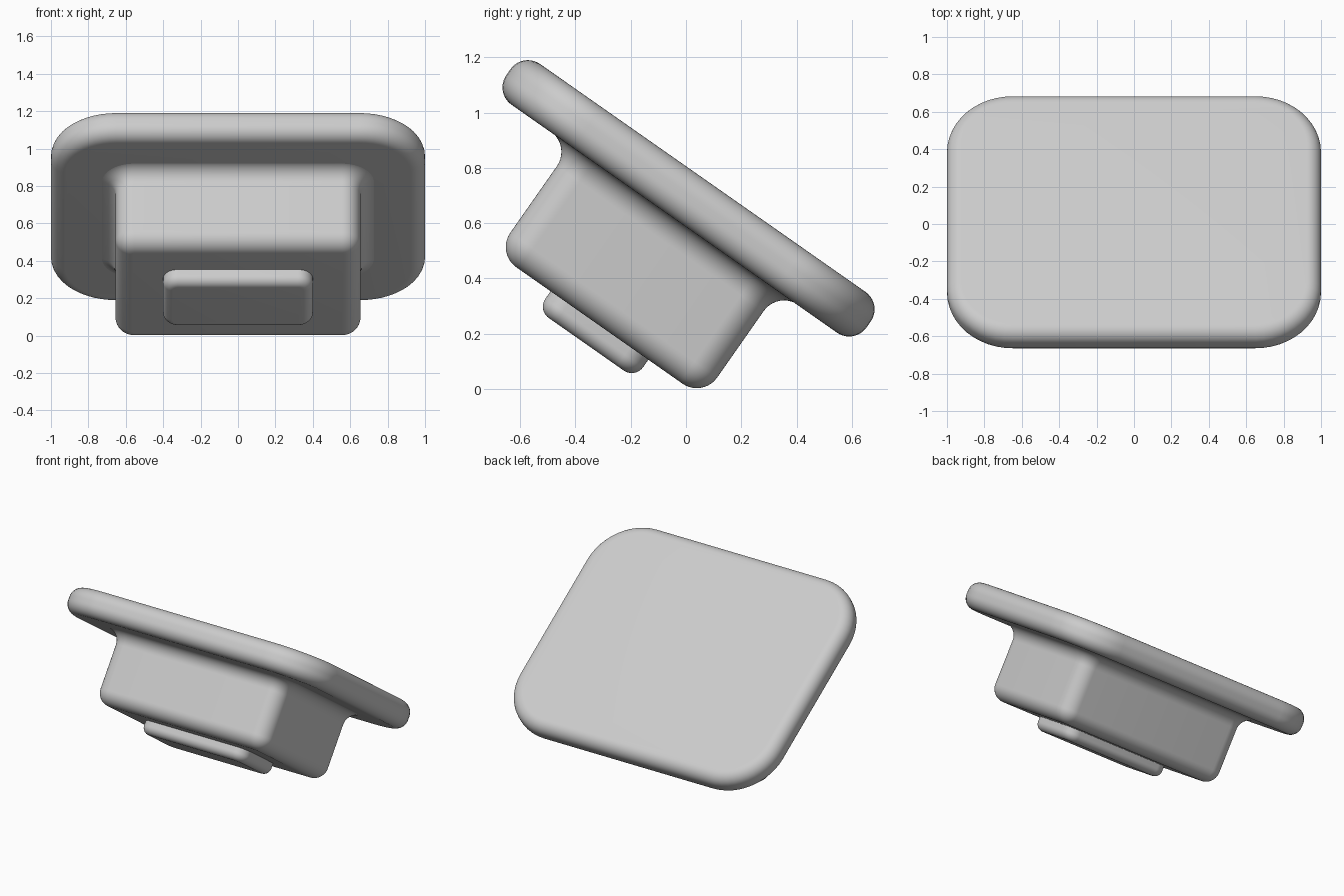
import bpy, bmesh
from math import sin, cos, pi, radians
from mathutils import Matrix

cube = bpy.data.objects.get("Cube")
if cube:
    bpy.data.objects.remove(cube)

grey = bpy.data.materials.new("light grey")
grey.use_nodes = True
colour = (0.6, 0.6, 0.6, 1)
grey.diffuse_color = colour
grey.node_tree.nodes["Principled BSDF"].inputs["Base Color"].default_value = colour

# Every part shares one tilted axis, leaning towards the front
TILT = Matrix.Rotation(radians(-35), 4, 'X') @ Matrix.Translation((0, -0.388, 0))
CORNER_STEPS = 12


def outline(half_x, half_y, radius, offset):
    """Rounded rectangle grown or shrunk by an offset."""
    points = []
    for quarter, (sx, sy) in enumerate([(1, 1), (-1, 1), (-1, -1), (1, -1)]):
        for i in range(CORNER_STEPS + 1):
            a = (quarter + i / CORNER_STEPS) * pi / 2
            points.append((sx * (half_x - radius) + (radius + offset) * cos(a),
                           sy * (half_y - radius) + (radius + offset) * sin(a)))
    return points


def arc(offset, height, radius, start, end, steps=10):
    """Quarter round of (offset, height) pairs, angles in degrees."""
    angles = [radians(start + (end - start) * i / steps) for i in range(steps + 1)]
    return [(offset + radius * cos(a), height + radius * sin(a)) for a in angles]


def loft(name, half_x, half_y, corner, profile):
    """Sweep a profile around a rounded rectangle and cap both ends."""
    bm = bmesh.new()
    rings = [[bm.verts.new((x, y, h)) for x, y in outline(half_x, half_y, corner, d)]
             for d, h in profile]
    count = len(rings[0])
    for low, high in zip(rings, rings[1:]):
        for i in range(count):
            j = (i + 1) % count
            bm.faces.new((low[i], low[j], high[j], high[i]))
    bm.faces.new(rings[0][::-1])
    bm.faces.new(rings[-1])
    bmesh.ops.recalc_face_normals(bm, faces=bm.faces)
    bm.transform(TILT)
    mesh = bpy.data.meshes.new(name)
    bm.to_mesh(mesh)
    bm.free()
    mesh.materials.append(grey)
    obj = bpy.data.objects.new(name, mesh)
    bpy.context.collection.objects.link(obj)
    bpy.ops.object.select_all(action='DESELECT')
    obj.select_set(True)
    bpy.context.view_layer.objects.active = obj
    bpy.ops.object.shade_smooth_by_angle(angle=radians(35))
    return obj


# Wide slab with rounded rim
r = 0.077
loft("top_plate", 1.0, 0.796, 0.35,
     arc(-r, 0.48 + r, r, -90, 0) + arc(-r, 0.66 - r, r, 0, 90))

# Block below it, flaring out where it meets the slab
r = 0.09
loft("body", 0.655, 0.457, 0.1,
     arc(-r, 0.008 + r, r, -90, 0) + arc(r, 0.482 - r, r, 180, 90) + [(r, 0.5)])

# Small raised pad on the underside
r = 0.05
loft("bottom_pad", 0.4, 0.216, 0.08,
     arc(-r, -0.075 + r, r, -90, 0) + [(0, 0.05)])
